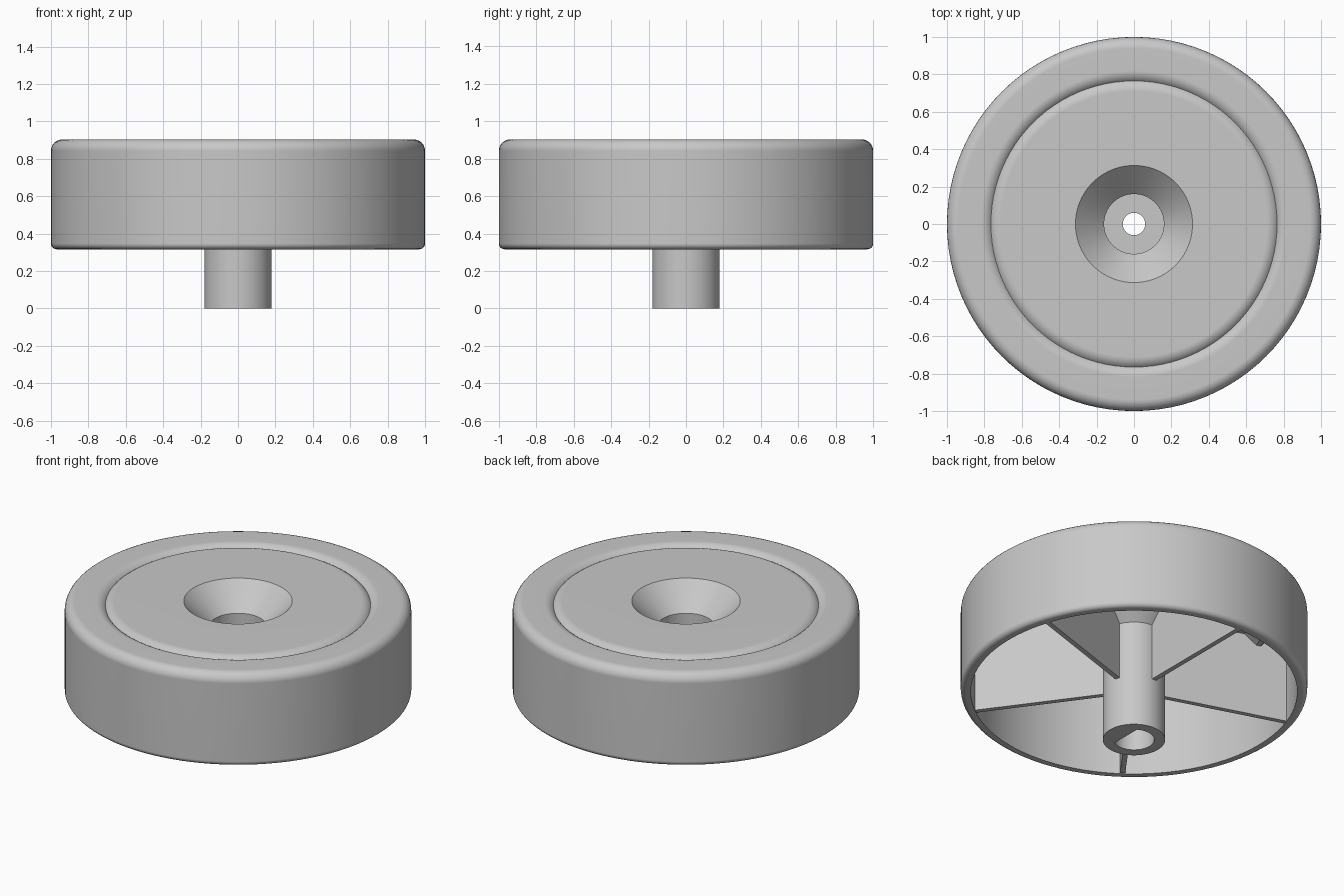
import bpy, bmesh
from math import sin, cos, pi, radians

cube = bpy.data.objects.get("Cube")
if cube:
    bpy.data.objects.remove(cube, do_unlink=True)

SEGMENTS = 96
TOP, RIM_BOTTOM = 0.903, 0.316

grey = bpy.data.materials.new("plain_grey")
grey.use_nodes = True
colour = (0.58, 0.58, 0.58, 1)
grey.diffuse_color = colour
grey.node_tree.nodes["Principled BSDF"].inputs["Base Color"].default_value = colour


def finish(name, bm):
    bmesh.ops.recalc_face_normals(bm, faces=bm.faces)
    mesh = bpy.data.meshes.new(name)
    bm.to_mesh(mesh)
    bm.free()
    mesh.materials.append(grey)
    obj = bpy.data.objects.new(name, mesh)
    bpy.context.collection.objects.link(obj)
    return obj


def arc(r, z, radius, start, end, steps=6):
    """Profile points of a fillet centred on (r, z), angles in degrees."""
    angles = [radians(start + (end - start) * i / steps) for i in range(steps + 1)]
    return [(r + radius * cos(a), z + radius * sin(a)) for a in angles]


def lathe(name, profile, flat_radius, flat_x):
    """Closed revolved profile; rings at flat_radius get a flat side at flat_x."""
    bm = bmesh.new()
    rings = []
    for r, z in profile:
        ring = []
        for i in range(SEGMENTS):
            a = 2 * pi * i / SEGMENTS
            x = r * cos(a)
            if r == flat_radius:
                x = min(x, flat_x)
            ring.append(bm.verts.new((x, r * sin(a), z)))
        rings.append(ring)
    for k, ring in enumerate(rings):
        nxt = rings[(k + 1) % len(rings)]
        for i in range(SEGMENTS):
            j = (i + 1) % SEGMENTS
            bm.faces.new((ring[i], ring[j], nxt[j], nxt[i]))
    obj = finish(name, bm)
    bpy.ops.object.select_all(action="DESELECT")
    obj.select_set(True)
    bpy.context.view_layer.objects.active = obj
    bpy.ops.object.shade_smooth_by_angle(angle=radians(28))
    # Keep the large flat faces evenly shaded beside the fillets
    obj.modifiers.new("even_shading", "WEIGHTED_NORMAL").keep_sharp = True


# Hollow cap with countersunk and counterbored centre, shallow groove, D-bored stem
BORE = 0.117
GROOVE_R, FILLET, SLOPE = 0.765, 0.07, 50
half_width = FILLET * sin(radians(SLOPE))
profile = [(0.06, 0.4), (0.06, 0.5), (0.16, 0.5), (0.16, 0.75), (0.313, TOP)]
profile += arc(GROOVE_R - half_width, TOP - FILLET, FILLET, 90, 90 - SLOPE)
profile += arc(GROOVE_R + half_width, TOP - FILLET, FILLET, 90 + SLOPE, 90)[1:]
profile += arc(0.94, TOP - 0.06, 0.06, 90, 0)          # top edge
profile += arc(0.97, RIM_BOTTOM + 0.03, 0.03, 0, -90)  # bottom edge
profile += [(0.942, RIM_BOTTOM), (0.942, 0.82), (0.92, 0.845), (0.83, 0.845)]
profile += [(0.785, 0.785), (0.755, 0.785), (0.68, 0.845), (0.345, 0.845)]
profile += [(0.18, 0.68), (0.18, 0), (BORE, 0), (BORE, 0.4)]
lathe("knob_body", profile, BORE, 0.062)

# Five stiffening ribs between the stem and the outer wall
rib_outline = [(0.17, 0.32), (0.95, 0.32), (0.95, 0.83), (0.87, 0.86),
               (0.77, 0.80), (0.66, 0.87), (0.34, 0.87), (0.17, 0.70)]
for n in range(5):
    a = radians(18 + 72 * n)
    bm = bmesh.new()
    sides = []
    for t in (-0.015, 0.015):
        sides.append([bm.verts.new((r * cos(a) - t * sin(a), r * sin(a) + t * cos(a), z))
                      for r, z in rib_outline])
    for side in sides:
        bm.faces.new(side)
    for i in range(len(rib_outline)):
        j = (i + 1) % len(rib_outline)
        bm.faces.new((sides[0][i], sides[0][j], sides[1][j], sides[1][i]))
    finish(f"rib_{n + 1}", bm)
